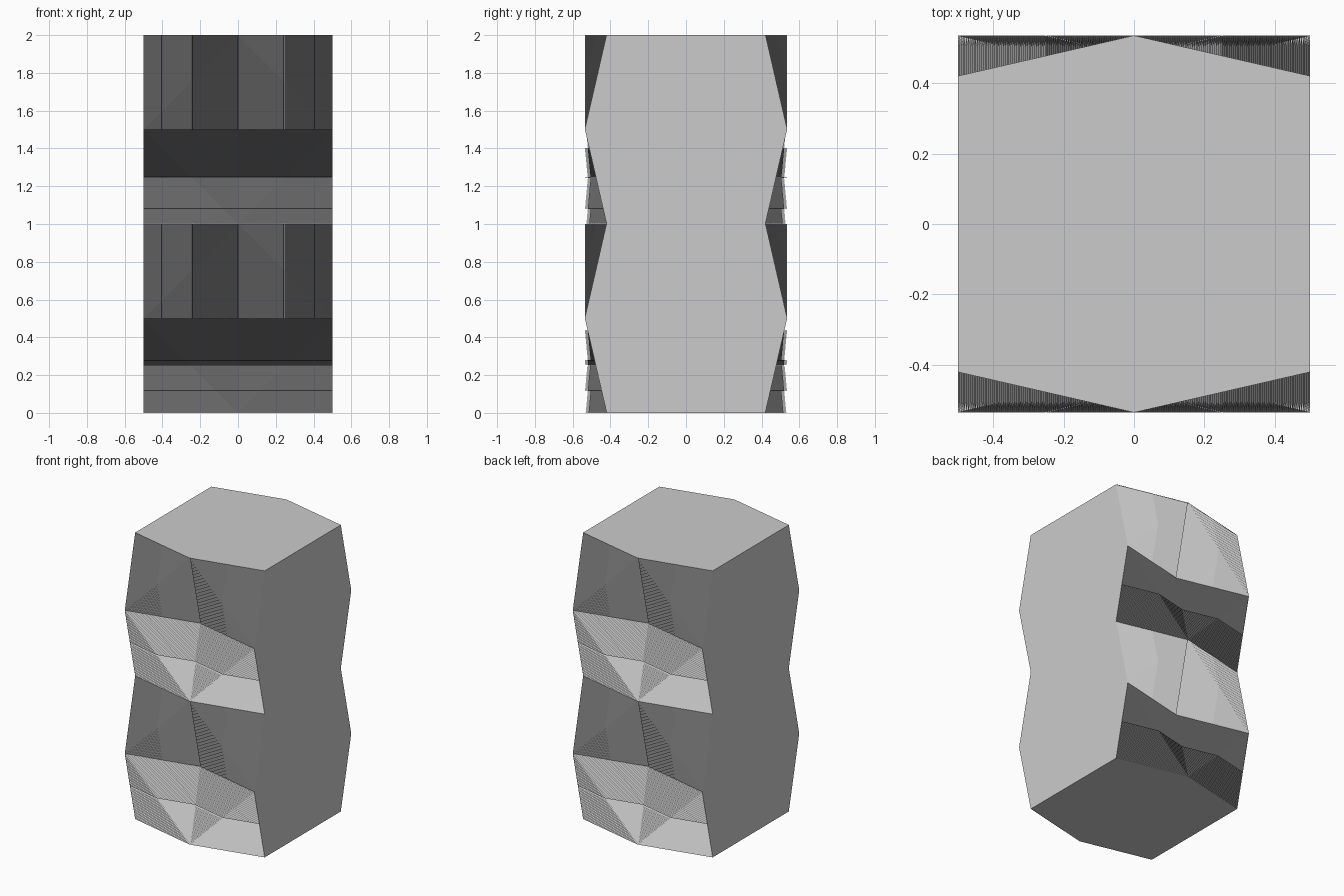
import bpy

if "Cube" in bpy.data.objects:
    bpy.data.objects.remove(bpy.data.objects["Cube"])

HIGH, SWING = 0.535, 0.115     # furthest reach in y and how far it drops
TOOTH, STEPS = 0.03, 48        # depth of the fine ribs, ribs per quarter unit


def reach(x, z, row):
    """Outer y of the folded front at x, z inside a given half-unit row."""
    u, v = 2 * abs(x), 2 * z - row
    return HIGH - SWING * abs(u - v if row % 2 == 0 else u + v - 1)


def clamp(v):
    return min(max(v, 0.001), 0.999)


def line(t, inset, row):
    """One rib edge: upright in odd rows, level in even rows."""
    if row % 2:
        pts = [(t, row / 2 + v / 2) for v in (0, clamp(1 - 2 * abs(t)), 1)]
    else:
        c = clamp(2 * t - row) / 2
        pts = [(x, t) for x in (-0.5, -c, 0, c, 0.5)]
    return [(x, -reach(x, z, row) + inset, z) for x, z in pts]


def make(name, verts, faces):
    """Front half, mirrored to the back."""
    mesh = bpy.data.meshes.new(name)
    mesh.from_pydata(verts, [], faces)
    mesh.update()
    obj = bpy.data.objects.new(name, mesh)
    bpy.context.collection.objects.link(obj)
    mirror = obj.modifiers.new("mirror", 'MIRROR')
    mirror.use_axis = (False, True, False)
    mirror.use_mirror_merge = True
    return obj


# Finely ribbed front and back of each row
def ribs(row):
    if row % 2:
        start, rises = -0.5, (True, False, True, False)
    else:
        start, rises = row / 2, (False, True)
    edges = []
    for s, rise in enumerate(rises):
        for k in range(STEPS):
            t = start + 0.25 * (s + k / STEPS)
            ends = (TOOTH, 0) if rise else (0, TOOTH)
            for tt, inset in zip((t, t + 0.25 / STEPS), ends):
                key = (round(tt, 6), inset)
                if not edges or edges[-1] != key:
                    edges.append(key)
    verts, faces = [], []
    n = 3 if row % 2 else 5
    for t, inset in edges:
        verts += line(t, inset, row)
    for k in range(len(edges) - 1):
        for i in range(n - 1):
            a, b = k * n + i, (k + 1) * n + i
            f = (a, b, b + 1, a + 1)
            faces.append(f if row % 2 else f[::-1])
    make(f"ribbed_row_{row + 1}", verts, faces)


for r in range(4):
    ribs(r)

# Level plates closing the top, the bottom and every row joint
for lvl in range(5):
    z, row = lvl / 2, min(lvl, 3)
    xs = (-0.5, 0, 0.5)
    verts = [(x, -reach(x, z, row), z) for x in xs] + [(x, 0, z) for x in xs]
    faces = [(0, 1, 4, 3), (1, 2, 5, 4)]
    if lvl == 0:
        faces = [f[::-1] for f in faces]
    make(f"level_plate_{lvl + 1}", verts, faces)

# Flat side walls with the zigzag outline
for name, x in (("left_wall", -0.5), ("right_wall", 0.5)):
    verts, faces = [], []
    for lvl in range(5):
        z = lvl / 2
        verts += [(x, -reach(x, z, min(lvl, 3)), z), (x, 0, z)]
    for k in range(4):
        f = (2 * k, 2 * k + 1, 2 * k + 3, 2 * k + 2)
        faces.append(f if x > 0 else f[::-1])
    make(name, verts, faces)
